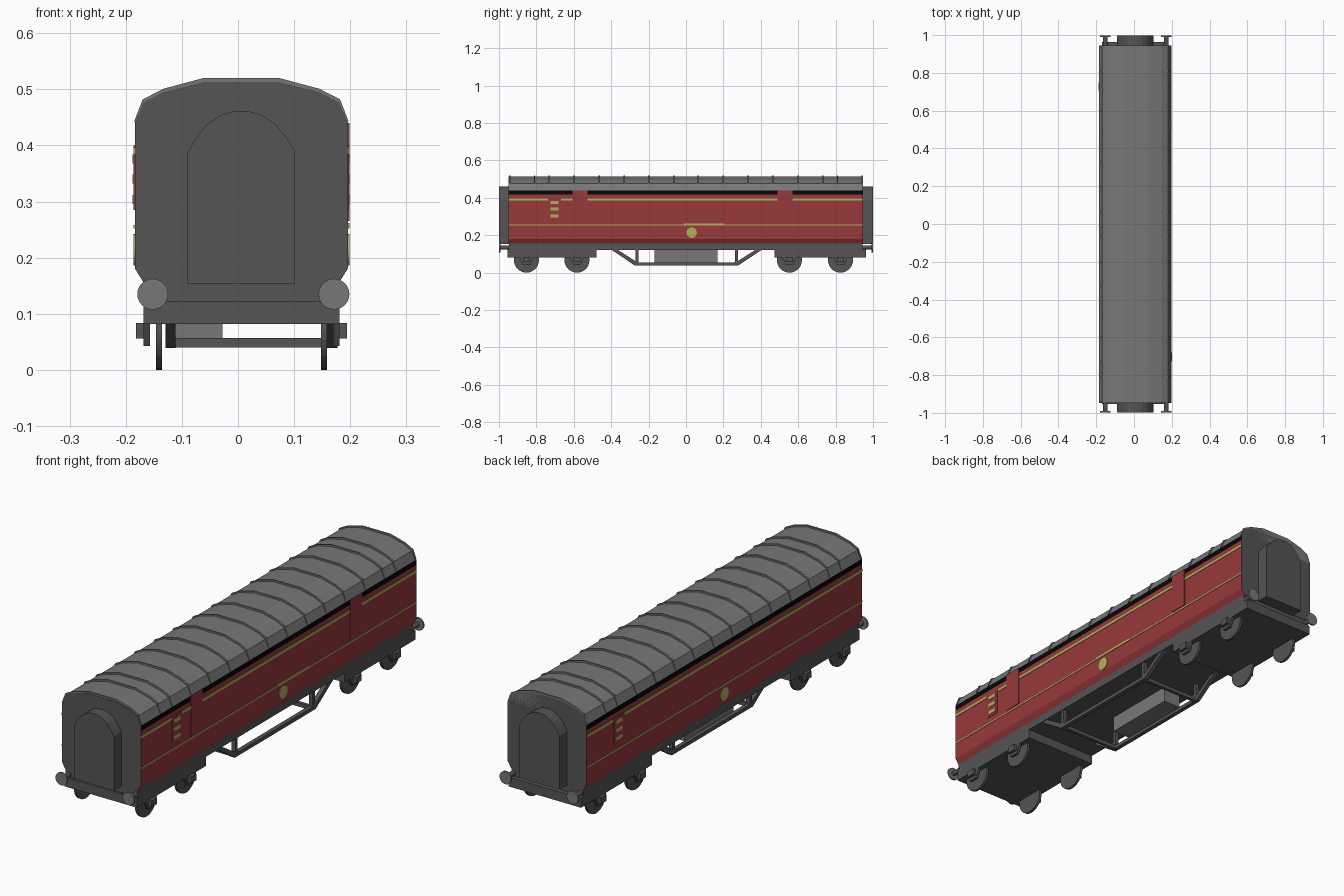
import bpy, bmesh, math
from mathutils import Matrix

if "Cube" in bpy.data.objects:
    bpy.data.objects.remove(bpy.data.objects["Cube"])

CX = 0.006  # centre line of the coach


def material(name, r, g, b):
    m = bpy.data.materials.new(name)
    m.diffuse_color = (*[(c / 255) ** 2.2 for c in (r, g, b)], 1)
    m.use_nodes = True
    m.node_tree.nodes["Principled BSDF"].inputs["Base Color"].default_value = m.diffuse_color
    return m


DARK = material("dark_grey", 85, 85, 85)
LIGHT = material("light_grey", 119, 119, 119)
RED = material("maroon", 150, 60, 62)
YELLOW = material("straw_yellow", 176, 176, 92)
BLACK = material("black", 14, 14, 16)


def finish(bm, name, mats):
    bmesh.ops.recalc_face_normals(bm, faces=bm.faces)
    me = bpy.data.meshes.new(name)
    bm.to_mesh(me)
    bm.free()
    for m in mats:
        me.materials.append(m)
    ob = bpy.data.objects.new(name, me)
    bpy.context.collection.objects.link(ob)
    return ob


def box(name, x0, x1, y0, y1, z0, z1, mat):
    bm = bmesh.new()
    bmesh.ops.create_cube(bm, size=1)
    for v in bm.verts:
        v.co = (x0 if v.co.x < 0 else x1, y0 if v.co.y < 0 else y1, z0 if v.co.z < 0 else z1)
    return finish(bm, name, [mat])


def extrude(name, pts, a, b, mats, axis="y", rule=None):
    """Extrude a closed outline: (x, z) along y, or (y, z) along x."""
    bm = bmesh.new()
    place = (lambda p, t: (p[0], t, p[1])) if axis == "y" else (lambda p, t: (t, p[0], p[1]))
    r0, r1 = ([bm.verts.new(place(p, t)) for p in pts] for t in (a, b))
    bm.faces.new(r0)
    bm.faces.new(r1)
    n = len(pts)
    for i in range(n):
        bm.faces.new((r0[i], r0[(i + 1) % n], r1[(i + 1) % n], r1[i]))
    bm.normal_update()
    if rule:
        for f in bm.faces:
            f.material_index = rule(f)
    return finish(bm, name, mats)


def disc(name, centre, r, depth, axis, mat, n=24):
    bm = bmesh.new()
    rot = Matrix.Rotation(math.pi / 2, 4, "Y" if axis == "x" else "X")
    bmesh.ops.create_cone(bm, cap_ends=True, segments=n, radius1=r, radius2=r, depth=depth,
                          matrix=Matrix.Translation(centre) @ rot)
    return finish(bm, name, [mat])


def mirrored(half):
    """Complete a right-hand half outline about the centre line."""
    return [(CX + x, z) for x, z in half] + [(CX - x, z) for x, z in reversed(half)]


# Body shell with roof: coloured by height, end faces grey
roof_half = [(0.19, 0.44), (0.174, 0.477), (0.139, 0.495), (0.067, 0.513)]
body = [(0.1745, 0.156), (0.19, 0.181), (0.19, 0.417)] + roof_half


def body_colour(f):
    z = f.calc_center_median().z
    if abs(f.normal.y) > 0.5 or z < 0.157:
        return 0
    return 1 if z < 0.417 else 2 if z < 0.44 else 3


extrude("coach_body", mirrored(body), -0.948, 0.946, [DARK, RED, BLACK, LIGHT], rule=body_colour)

# Roof ribs
rib = [(0.191, 0.443), (0.176, 0.482), (0.139, 0.501), (0.068, 0.52)]
for y in (0.065, 0.2, 0.33, 0.465, 0.6, 0.73, 0.81, 0.942):
    for s in (-1, 1):
        extrude("roof_rib", mirrored(rib), s * y - 0.004, s * y + 0.004, [LIGHT])

# Underframe and buffer beams
box("underframe", CX - 0.1745, CX + 0.1745, -0.946, 0.944, 0.122, 0.157, DARK)

# Arched gangway connections
arch = [(0.096, 0.153), (0.096, 0.388), (0.082, 0.412), (0.062, 0.437), (0.037, 0.454), (0.013, 0.461)]
for s in (-1, 1):
    extrude("gangway", mirrored(arch), s * 0.94, s * 0.999, [DARK])
    # Buffers
    for x in (-0.152, 0.171):
        disc("buffer_head", (x, s * 0.995, 0.135), 0.0275, 0.008, "y", LIGHT)
        disc("buffer_shaft", (x, s * 0.967, 0.135), 0.011, 0.05, "y", DARK, 12)

# Bogies with wheels, axle guards and axle boxes
for y0, y1, axles in ((-0.954, -0.479, (-0.853, -0.583)), (0.473, 0.963, (0.553, 0.826))):
    box("bogie_frame", CX - 0.1745, CX + 0.1745, y0, y1, 0.082, 0.123, DARK)
    for y in axles:
        disc("axle", (CX, y, 0.09), 0.008, 0.29, "x", DARK, 8)
        for s in (-1, 1):
            disc("wheel", (CX + s * 0.147, y, 0.067), 0.067, 0.011, "x", DARK, 28)
            guard = [(y - 0.042, 0.09), (y + 0.042, 0.09), (y + 0.02, 0.043), (y - 0.02, 0.043)]
            extrude("axle_guard", guard, CX + s * 0.163, CX + s * 0.1745, [DARK], "x")
            box("axle_box", CX + s * 0.17, CX + s * 0.188, y - 0.019, y + 0.019, 0.056, 0.084, DARK)

# Truss rods between the bogies
T = 0.016
for x0, x1 in ((-0.129, -0.111), (0.158, 0.177)):
    box("truss_bar", x0, x1, -0.275, 0.28, 0.039, 0.039 + T, DARK)
    for s in (-1, 1):
        yc = 0.003
        diagonal = [(yc + s * 0.403, 0.123), (yc + s * 0.37, 0.123),
                    (yc + s * 0.26, 0.053), (yc + s * 0.278, 0.039)]
        extrude("truss_diagonal", diagonal, x0, x1, [DARK], "x")
        box("truss_post", x0, x1, yc + s * 0.258, yc + s * 0.274, 0.045, 0.123, DARK)
for s in (-1, 1):
    box("truss_cross_bar", -0.115, 0.16, s * 0.266 - 0.007, s * 0.266 + 0.007, 0.04, 0.057, DARK)

# Battery box
box("battery_box", -0.111, -0.028, -0.168, 0.168, 0.053, 0.123, LIGHT)


# Painted side details as thin plates
def plate(name, s, y0, y1, z0, z1, mat, t=0.002):
    w = CX + s * 0.19
    box(name, w - s * 0.001, w + s * t, y0, y1, z0, z1, mat)


right_upper = ((-0.948, -0.738), (-0.667, -0.607), (-0.527, 0.489), (0.57, 0.944))
left_upper = ((-0.948, 0.69), (0.765, 0.944))
for s, spans, vent, crest in ((1, right_upper, -0.703, 0.03), (-1, left_upper, 0.728, 0.0)):
    for a, b in spans:
        plate("upper_stripe", s, a, b, 0.385, 0.396, YELLOW)
    plate("lower_stripe", s, -0.948, 0.944, 0.252, 0.258, YELLOW)
    plate("vent_panel", s, vent - 0.033, vent + 0.033, 0.285, 0.4, RED)
    for z in (0.304, 0.34, 0.376):
        plate("vent_stripe", s, vent - 0.022, vent + 0.022, z - 0.008, z + 0.008, YELLOW, 0.004)
    disc("crest_disc", (CX + s * 0.19, crest, 0.214), 0.028, 0.005, "x", YELLOW)
plate("middle_stripe", 1, -0.013, 0.206, 0.252, 0.262, YELLOW, 0.003)
# Red doors that break the black band on the right side
for a, b in ((-0.607, -0.527), (0.489, 0.57)):
    plate("door_panel", 1, a, b, 0.265, 0.44, RED, 0.003)
